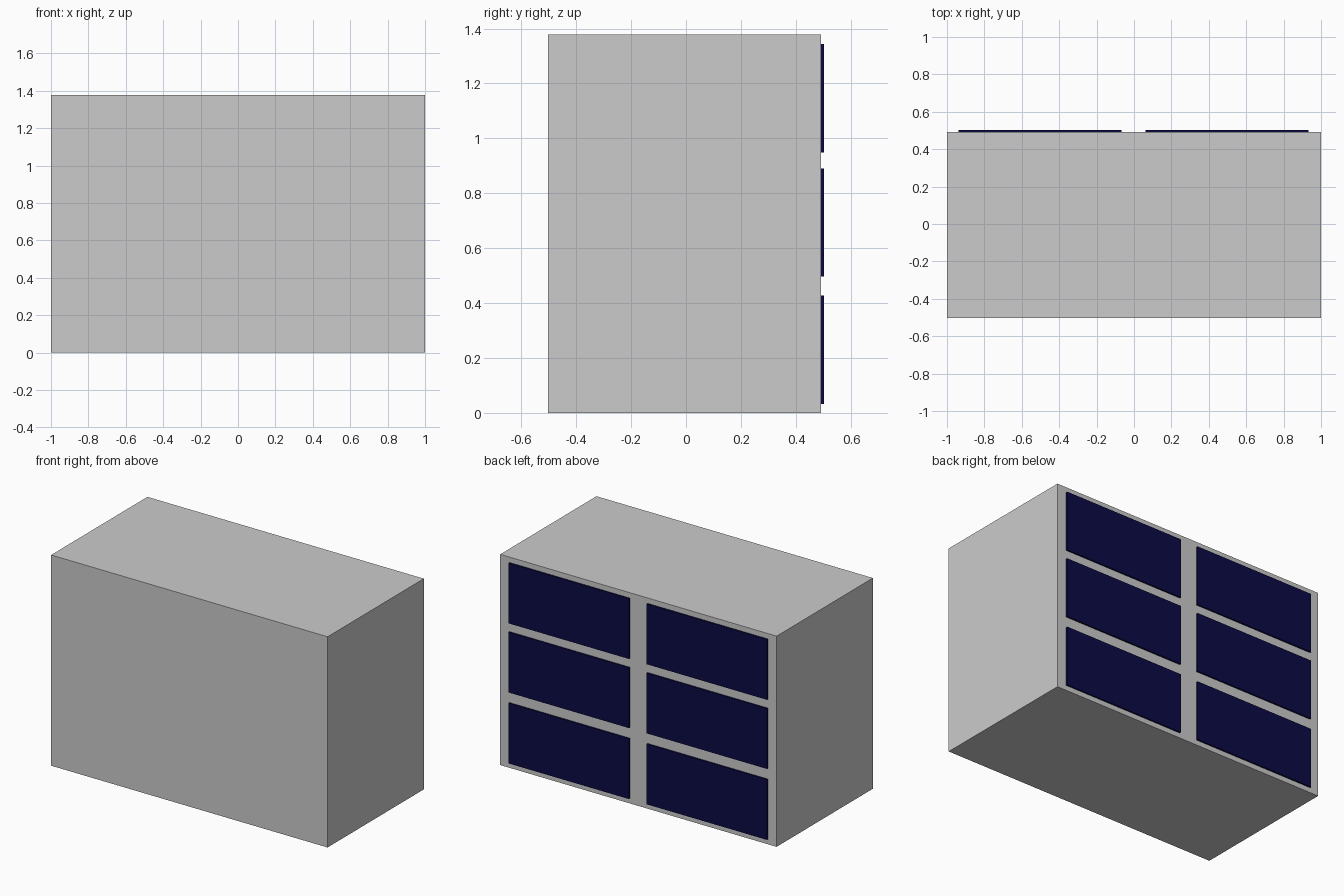
import bpy

if "Cube" in bpy.data.objects:
    bpy.data.objects.remove(bpy.data.objects["Cube"])

def box(name, x, y, z, mat=None):
    """Axis-aligned box from (min, max) ranges."""
    bpy.ops.mesh.primitive_cube_add(size=1, location=[(a + b) / 2 for a, b in (x, y, z)])
    ob = bpy.context.object
    ob.name = name
    ob.scale = [b - a for a, b in (x, y, z)]
    bpy.ops.object.transform_apply(location=False, rotation=False, scale=True)
    if mat:
        ob.data.materials.append(mat)
    return ob

navy = bpy.data.materials.new("navy_panel")
navy.diffuse_color = (0.003, 0.003, 0.06, 1)
navy.use_nodes = True
navy.node_tree.nodes["Principled BSDF"].inputs["Base Color"].default_value = navy.diffuse_color

FRONT, BACK = -0.503, 0.492
SEAM, TOP = 0.463, 1.378

# Two stacked body blocks
box("lower_body", (-1, 1), (FRONT, BACK), (0, SEAM))
box("upper_body", (-1, 1), (FRONT, BACK), (SEAM, TOP))

# Two columns of three raised panels on the back
W, H = 0.871, 0.394
for row, z in enumerate((0.033, 0.497, 0.949)):
    for side, x in (("left", -0.938), ("right", 0.062)):
        box(f"back_panel_{side}_{row + 1}", (x, x + W), (BACK - 0.002, 0.503), (z, z + H), navy)
